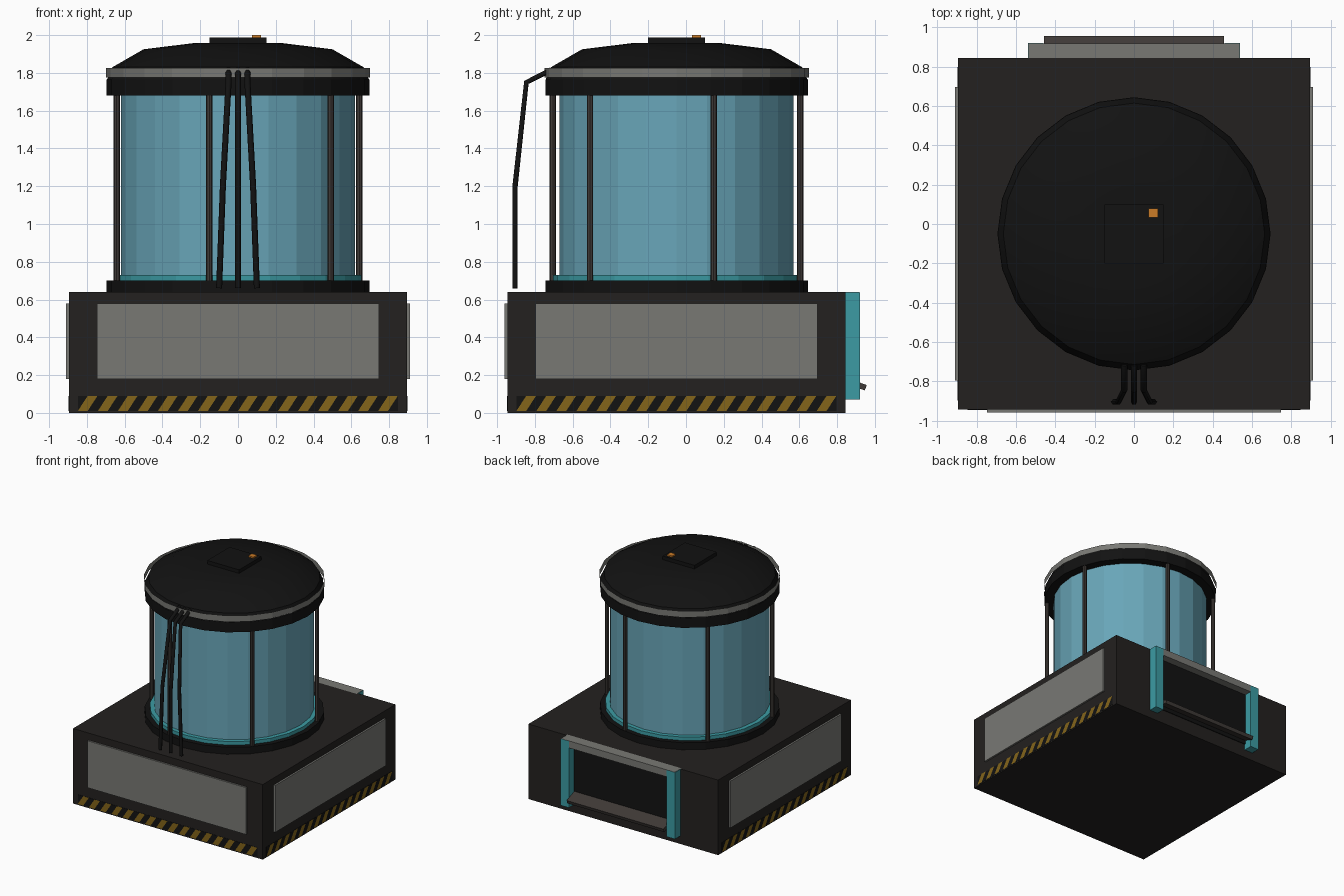
import bpy, bmesh
from math import cos, sin, radians, pi
from mathutils import Matrix, Vector

if "Cube" in bpy.data.objects:
    bpy.data.objects.remove(bpy.data.objects["Cube"])

CY = -0.05      # y of the tank axis and base centre
SIDES = 24


def material(name, r, g, b):
    m = bpy.data.materials.new(name)
    m.diffuse_color = (r, g, b, 1)
    m.use_nodes = True
    m.node_tree.nodes["Principled BSDF"].inputs["Base Color"].default_value = m.diffuse_color
    return m


BLACK = material("black", 0.006, 0.006, 0.006)
DARK = material("dark_metal", 0.017, 0.015, 0.014)
BROWN = material("rod_metal", 0.05, 0.042, 0.038)
GREY = material("panel_grey", 0.19, 0.19, 0.175)
GLASS = material("tank_blue", 0.14, 0.38, 0.48)
TEAL = material("teal", 0.045, 0.33, 0.37)
GOLD = material("hazard_gold", 0.23, 0.13, 0.01)
ORANGE = material("lamp_orange", 0.6, 0.2, 0.02)


def finish(name, bm, mat, recalc=True):
    if recalc:
        bmesh.ops.recalc_face_normals(bm, faces=bm.faces)
    me = bpy.data.meshes.new(name)
    bm.to_mesh(me)
    bm.free()
    me.materials.append(mat)
    ob = bpy.data.objects.new(name, me)
    bpy.context.collection.objects.link(ob)
    return ob


def box(name, lo, hi, mat):
    bm = bmesh.new()
    lo, hi = Vector(lo), Vector(hi)
    bmesh.ops.create_cube(bm, size=1, matrix=Matrix.Translation((lo + hi) / 2)
                          @ Matrix.Diagonal((*(hi - lo), 1)))
    return finish(name, bm, mat)


def lathe(name, profile, mat, caps=True, x=0, y=CY, n=SIDES):
    bm = bmesh.new()
    rings = [[bm.verts.new((x + r * cos(2 * pi * i / n), y + r * sin(2 * pi * i / n), z))
              for i in range(n)] for r, z in profile]
    for a, b in zip(rings, rings[1:]):
        for i in range(n):
            j = (i + 1) % n
            bm.faces.new((a[i], a[j], b[j], b[i]))
    if caps:
        bm.faces.new(rings[0][::-1])
        bm.faces.new(rings[-1])
    return finish(name, bm, mat, caps)


def cable(name, points, radius, mat):
    cu = bpy.data.curves.new(name, 'CURVE')
    cu.dimensions = '3D'
    cu.bevel_depth = radius
    cu.bevel_resolution = 1
    cu.use_fill_caps = True
    sp = cu.splines.new('POLY')
    sp.points.add(len(points) - 1)
    for p, co in zip(sp.points, points):
        p.co = (*co, 1)
    cu.materials.append(mat)
    ob = bpy.data.objects.new(name, cu)
    bpy.context.collection.objects.link(ob)


def hazard_stripes(name):
    # slanted bars clipped to the strip's ends
    bm = bmesh.new()
    period, w, slant, y = 0.106, 0.052, 0.052, -0.899
    for i in range(-1, 17):
        x = -0.848 + i * period
        f = [bm.verts.new(c) for c in ((x, y, 0.01), (x + w, y, 0.01),
                                       (x + w + slant, y, 0.09), (x + slant, y, 0.09))]
        bm.faces.new(f)
    for sx in (-1, 1):
        bmesh.ops.bisect_plane(bm, geom=bm.verts[:] + bm.edges[:] + bm.faces[:],
                               plane_co=(sx * 0.848, 0, 0), plane_no=(sx, 0, 0), clear_outer=True)
    return finish(name, bm, GOLD, False)


# base block
box("base", (-0.895, CY - 0.895, 0), (0.895, CY + 0.895, 0.64), DARK)

# raised panels and hazard strips on front, right and left
for side, ang in (("front", 0), ("right", 90), ("left", -90)):
    parts = [box(side + "_panel", (-0.747, -0.91, 0.18), (0.747, -0.88, 0.58), GREY),
             box(side + "_strip", (-0.848, -0.897, 0.01), (0.848, -0.88, 0.09), BLACK),
             hazard_stripes(side + "_hazard_stripes")]
    for ob in parts:
        ob.data.transform(Matrix.Translation((0, CY, 0)) @ Matrix.Rotation(radians(ang), 4, 'Z'))

# rear hatch: dark opening, posts, lintel and sloped sill
box("hatch_opening", (-0.47, 0.83, 0.12), (0.47, 0.852, 0.6), BLACK)
for side, s in (("left", -1), ("right", 1)):
    xs = sorted((s * 0.46, s * 0.54))
    box(side + "_hatch_post", (xs[0], 0.83, 0.07), (xs[1], 0.92, 0.638), TEAL)
box("hatch_lintel", (-0.538, 0.83, 0.58), (0.538, 0.919, 0.64), GREY)
sill = box("hatch_sill", (-0.457, -0.07, -0.015), (0.457, 0.07, 0.015), BROWN)
sill.data.transform(Matrix.Translation((0, 0.886, 0.157)) @ Matrix.Rotation(radians(-20), 4, 'X'))

# tank
lathe("tank_foot_ring", [(0.695, 0.63), (0.695, 0.70)], BLACK)
lathe("tank_glow_ring", [(0.655, 0.69), (0.655, 0.73)], TEAL)
lathe("tank_glass", [(0.62, 0.70), (0.62, 1.70)], GLASS)
lathe("tank_top_ring", [(0.695, 1.68), (0.695, 1.765)], BLACK)
lathe("lid_band", [(0.70, 1.775), (0.70, 1.825)], GREY, caps=False)
dome = lathe("lid_dome", [(0.693, 1.765), (0.665, 1.83), (0.50, 1.925), (0.24, 1.957)], BLACK)
bpy.context.view_layer.objects.active = dome
dome.select_set(True)
bpy.ops.object.shade_smooth_by_angle(angle=radians(35))

# guard rods around the glass
for i in range(6):
    a = radians(17 + 60 * i)
    lathe(f"guard_rod_{i + 1}", [(0.017, 0.69), (0.017, 1.69)], BROWN,
          x=0.672 * cos(a), y=CY + 0.672 * sin(a), n=8)

# cables down the front
for i in (-1, 0, 1):
    cable(f"cable_{i + 2}", [(i * 0.05, -0.715, 1.815), (i * 0.05, -0.845, 1.75),
                             (i * 0.08, -0.905, 1.20), (i * 0.10, -0.905, 0.66)], 0.016, BLACK)

# lid control box with lamp
box("lid_box", (-0.15, CY - 0.15, 1.94), (0.15, CY + 0.15, 1.988), BLACK)
box("lid_lamp", (0.075, 0.033, 1.98), (0.122, 0.08, 2.0), ORANGE)
